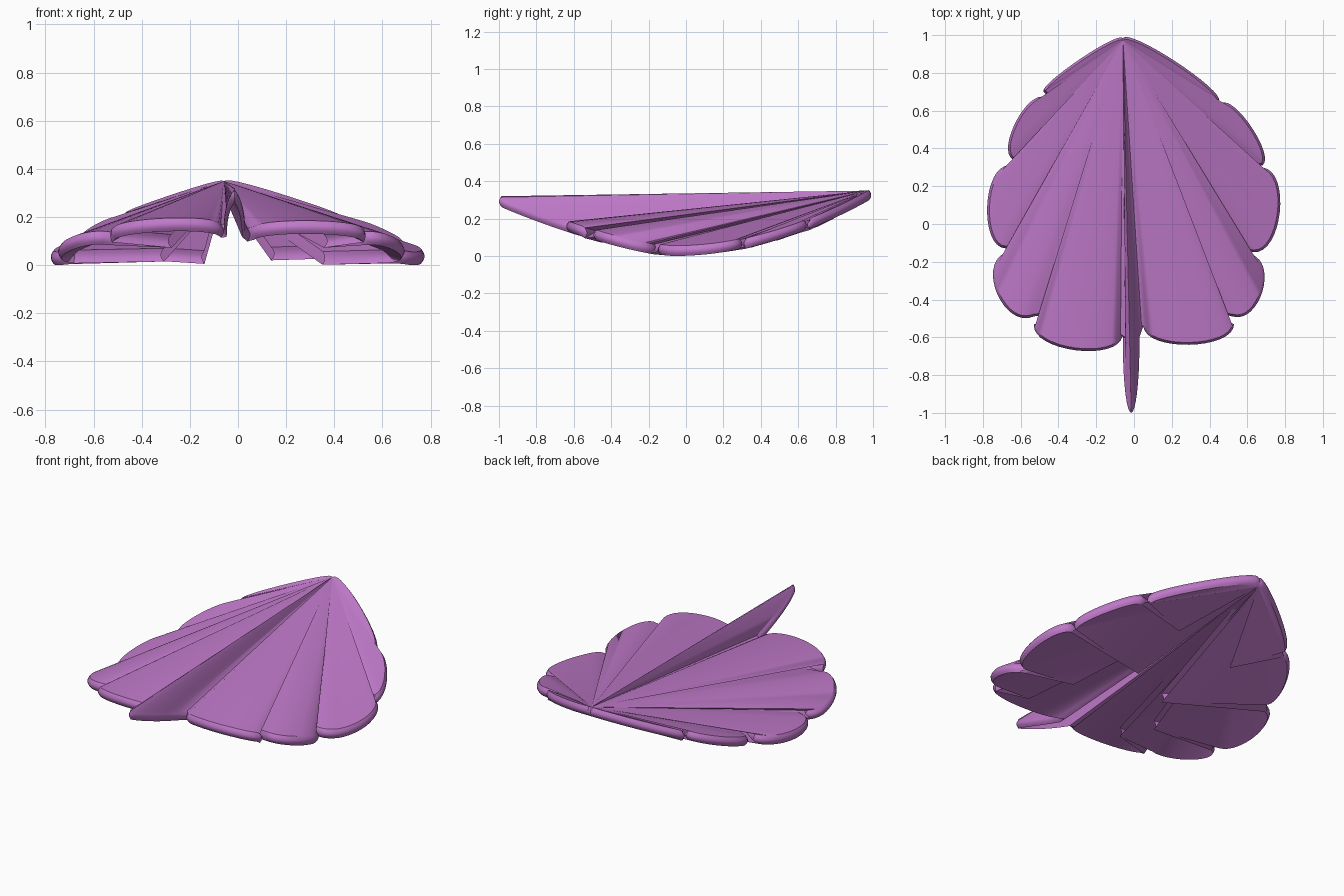
import bpy, bmesh, math
from mathutils import Vector

if "Cube" in bpy.data.objects:
    bpy.data.objects.remove(bpy.data.objects["Cube"])

THICK, BULGE, ROWS, STEPS = .055, .013, 6, 16
TIP = (-.06, .985)
rim = []


def lobe(a, b, swell, slit=None):
    """Rounded lobe from a to b bulging outward by swell, then the inner end of the next slit."""
    a, b = Vector(a), Vector(b)
    d = (b - a).normalized()
    handle = Vector((d.y, -d.x)) * swell * 4 / 3
    for s in range(STEPS + 1):
        t = s / STEPS
        u = 1 - t
        rim.append(a * (u**3 + 3*u*u*t) + b * (t**3 + 3*t*t*u) + handle * 3 * t * u)
    if slit:
        rim.append(Vector(slit))


def height(y):
    """The rim curls up towards tip and stem."""
    d = y + .07
    return .294 * (-d) ** 1.45 if d < 0 else .265 * d ** 1.97


# Left lobes, tip to stem
lobe(TIP, (-.48, .7), .035, (-.28, .48))
lobe((-.47, .67), (-.64, .34), .08, (-.15, .07))
lobe((-.66, .31), (-.68, -.13), .108, (-.32, -.2))
lobe((-.68, -.15), (-.53, -.49), .13, (-.29, -.45))
lobe((-.53, -.53), (-.06, -.59), .11)
# Stem
lobe((-.06, -.6), (.03, -.6), .4)
# Right lobes, stem to tip
lobe((.05, -.54), (.53, -.53), .105, (.37, -.45))
lobe((.52, -.49), (.62, -.16), .115, (.36, -.1))
lobe((.63, -.15), (.68, .3), .118, (.15, .2))
lobe((.68, .31), (.46, .64), .065, (.17, .58))
lobe((.45, .65), TIP, .05)
rim.pop()  # the tip is already the first point

# Leaf: bulged rim wall closed above and below by flat fans spreading from the tip
n = len(rim)
bm = bmesh.new()
rings = []
for r in range(ROWS):
    t = r / (ROWS - 1)
    push = BULGE * (math.sin(math.pi * t) - 1)
    ring = []
    for i, q in enumerate(rim):
        d = (rim[(i + 1) % n] - rim[i - 1]).normalized()
        c = q + Vector((d.y, -d.x)) * push
        ring.append(bm.verts.new((c.x, c.y, height(q.y) + THICK * (1 - t))))
    rings.append(ring)
for a, b in zip(rings, rings[1:]):
    for i in range(n):
        j = (i + 1) % n
        bm.faces.new((a[i], b[i], b[j], a[j])).smooth = True
top, bottom = rings[0], rings[-1]
for i in range(1, n - 1):
    bm.faces.new((top[0], top[i], top[i + 1]))
    bm.faces.new((bottom[0], bottom[i + 1], bottom[i]))

mesh = bpy.data.meshes.new("leaf")
bm.to_mesh(mesh)
bm.free()
leaf = bpy.data.objects.new("leaf", mesh)
bpy.context.collection.objects.link(leaf)

# Smooth rim with sharp cap borders
bpy.context.view_layer.objects.active = leaf
leaf.select_set(True)
bpy.ops.object.shade_smooth_by_angle(angle=math.radians(30))

# Purple colour
mat = bpy.data.materials.new("leaf_purple")
mat.diffuse_color = (.52, .19, .58, 1)
mat.use_nodes = True
mat.node_tree.nodes["Principled BSDF"].inputs["Base Color"].default_value = mat.diffuse_color
mesh.materials.append(mat)
